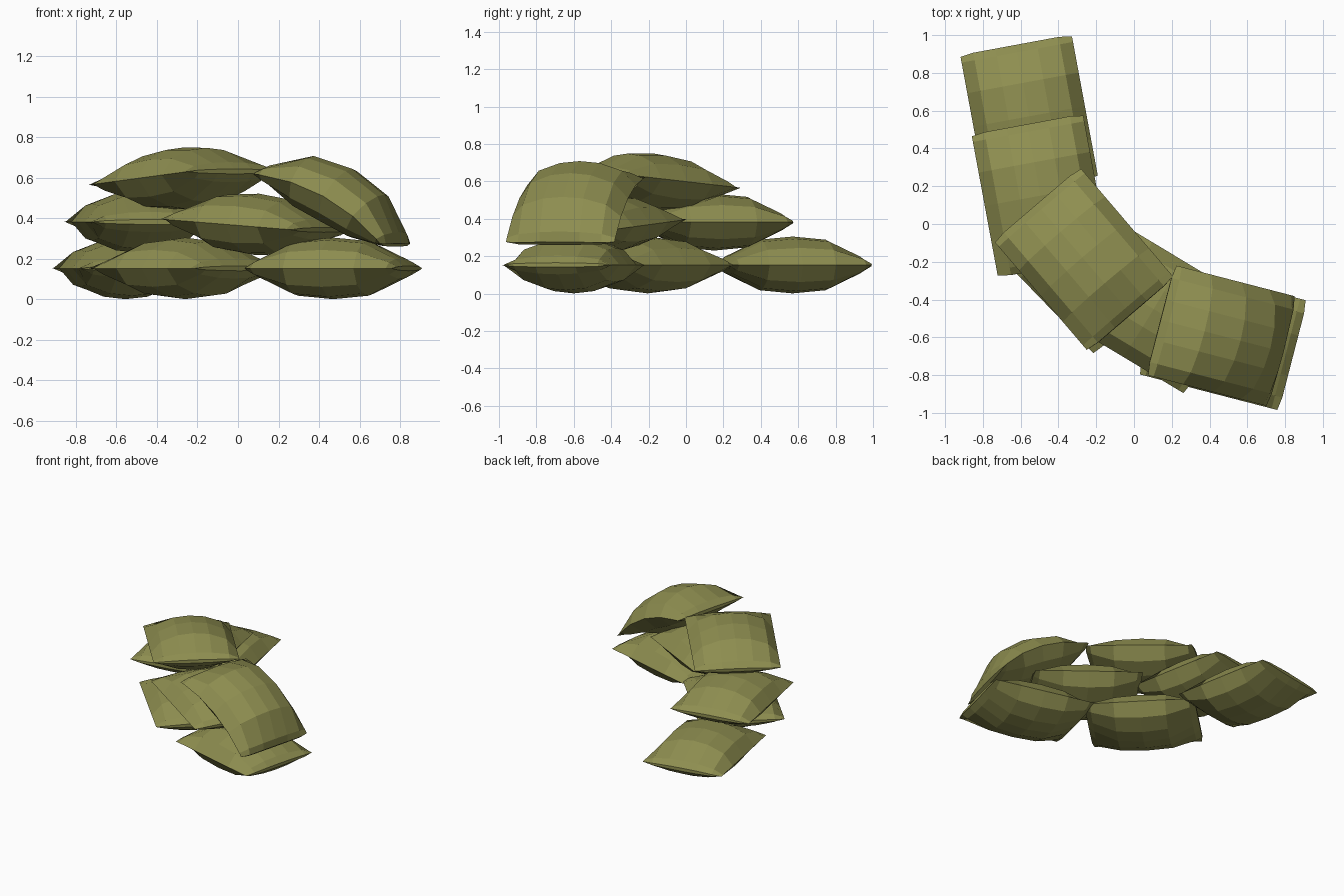
import bpy, bmesh
from math import sin, cos, radians

if "Cube" in bpy.data.objects:
    bpy.data.objects.remove(bpy.data.objects["Cube"])

mat = bpy.data.materials.new("olive_cloth")
mat.diffuse_color = (0.27, 0.27, 0.08, 1)
mat.use_nodes = True
mat.node_tree.nodes["Principled BSDF"].inputs["Base Color"].default_value = mat.diffuse_color

# Half profiles: distance along the bag -> (half thickness, end pull-in), across -> fullness
ALONG = [(-.385, .012), (-.345, .05), (-.18, .135), (0, .152),
         (.18, .135), (.345, .05), (.385, .012)]
ACROSS = [(-.30, 0), (-.23, .60), (-.11, .92), (0, 1), (.11, .92), (.23, .60), (.30, 0)]


def bend_point(u, h, tilt, bend):
    """Place a point on a circular arc with slope tilt at the middle."""
    k = bend / .77
    if abs(k) < 1e-6:
        x, z, a = u * cos(tilt), u * sin(tilt), tilt
    else:
        a = tilt + k * u
        x, z = (sin(a) - sin(tilt)) / k, (cos(tilt) - cos(a)) / k
    return x - h * sin(a), z + h * cos(a)


def sandbag(name, loc, turn, tilt=0, bend=0):
    tilt, bend = radians(tilt), radians(bend)
    bm = bmesh.new()
    rings = []
    ring_shape = [(v, f) for v, f in ACROSS] + [(v, -f) for v, f in ACROSS[-2:0:-1]]
    for u, h in ALONG:
        ring = []
        for v, f in ring_shape:
            # corners sit slightly back from the end seam
            uu = u * (.975 if abs(v) > .29 and abs(u) > .38 else 1)
            x, z = bend_point(uu, h * f, tilt, bend)
            ring.append(bm.verts.new((x, v, z)))
        rings.append(ring)
    n = len(ring_shape)
    for a, b in zip(rings, rings[1:]):
        for i in range(n):
            j = (i + 1) % n
            bm.faces.new((a[i], a[j], b[j], b[i]))
    bm.faces.new(rings[0])
    bm.faces.new(rings[-1][::-1])
    bmesh.ops.recalc_face_normals(bm, faces=bm.faces)
    me = bpy.data.meshes.new(name)
    bm.to_mesh(me)
    bm.free()
    me.materials.append(mat)
    ob = bpy.data.objects.new(name, me)
    ob.location = loc
    ob.rotation_euler = (0, 0, radians(turn))
    bpy.context.collection.objects.link(ob)


# Bottom row
sandbag("bottom_bag_back", (-.555, .57, .153), -79.5)
sandbag("bottom_bag_middle", (-.26, -.205, .153), -46)
sandbag("bottom_bag_front", (.47, -.60, .153), -14.5)
# Middle row
sandbag("middle_bag_back", (-.495, .15, .382), -79.5)
sandbag("middle_bag_front", (.095, -.445, .37), -31, -4)
# Top bag and the bag slumped over the end
sandbag("top_bag", (-.265, -.187, .598), -49.5, 5)
sandbag("slumped_bag", (.495, -.60, .51), -14.5, -28, -45)
